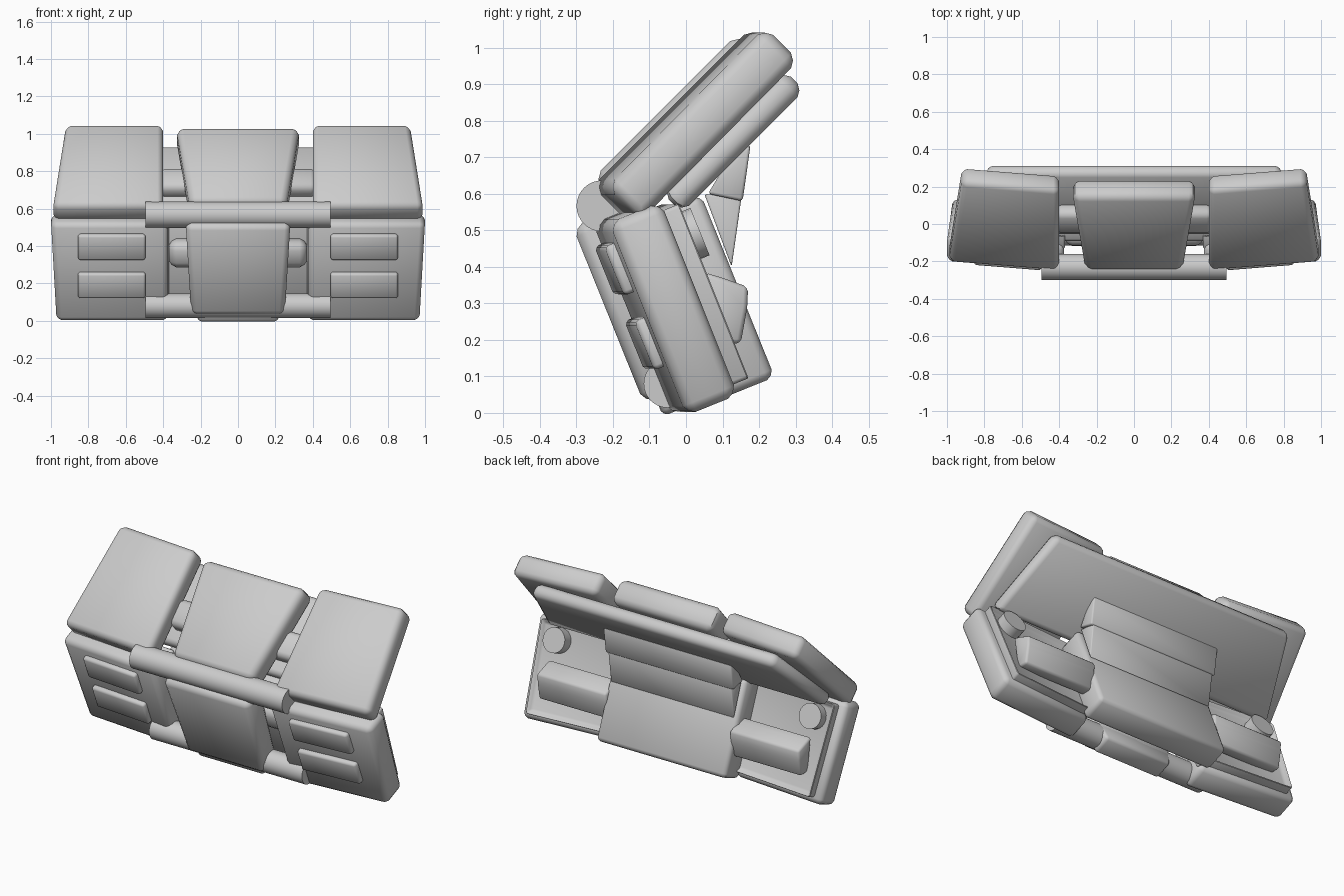
import bpy, bmesh, math
from mathutils import Vector

cube = bpy.data.objects.get("Cube")
if cube:
    bpy.data.objects.remove(cube)

grey = bpy.data.materials.new("light_grey")
grey.use_nodes = True
COL = (0.6, 0.6, 0.6, 1)
grey.diffuse_color = COL
grey.node_tree.nodes["Principled BSDF"].inputs["Base Color"].default_value = COL


# Frames: t runs up along the panel, s runs through it towards the back
def frame(angle):
    a = math.radians(angle)
    up = Vector((0, math.cos(a), math.sin(a)))
    back = Vector((0, math.sin(a), -math.cos(a)))
    return up, back


LOWER = frame(112)
UPPER = frame(45)
SWEEP = 0.08


def place(fr, x, t, s, sweep):
    p = fr[0] * t + fr[1] * s
    p.x = x
    if sweep:
        p.y += SWEEP * (abs(x) - 0.7)
    return p


def finish(name, bm, bevel=0.0):
    bmesh.ops.recalc_face_normals(bm, faces=bm.faces)
    if bevel:
        bmesh.ops.bevel(bm, geom=list(bm.edges), offset=bevel, segments=2,
                        profile=0.4, affect='EDGES', clamp_overlap=True)
    for f in bm.faces:
        f.smooth = True
    mesh = bpy.data.meshes.new(name)
    bm.to_mesh(mesh)
    bm.free()
    mesh.set_sharp_from_angle(angle=math.radians(32))
    mesh.materials.append(grey)
    ob = bpy.data.objects.new(name, mesh)
    bpy.context.collection.objects.link(ob)
    return ob


# Soft-edged slab with a trapezoid outline; recess sinks the back face inside a rim
def panel(name, fr, low, high, t, s, bevel=0.03, sweep=False, flip=1, recess=0.0):
    bm = bmesh.new()
    rings = []
    for depth in s:
        pts = ((low[0], t[0]), (low[1], t[0]), (high[1], t[1]), (high[0], t[1]))
        rings.append([bm.verts.new(place(fr, flip * x, h, depth, sweep)) for x, h in pts])
    a, b = rings
    bm.faces.new(a)
    rear = bm.faces.new(b)
    for k in range(4):
        n = (k + 1) % 4
        bm.faces.new((a[k], a[n], b[n], b[k]))
    if recess:
        bmesh.ops.recalc_face_normals(bm, faces=bm.faces)
        bmesh.ops.inset_region(bm, faces=[rear], thickness=0.03)
        bmesh.ops.translate(bm, verts=list(rear.verts), vec=fr[1] * -recess)
    return finish(name, bm, bevel)


# Round bar between two points
def rod(name, p, q, radius, sides=32):
    d = q - p
    bm = bmesh.new()
    bmesh.ops.create_cone(bm, cap_ends=True, segments=sides, radius1=radius,
                          radius2=radius, depth=d.length)
    ob = finish(name, bm)
    ob.location = (p + q) / 2
    ob.rotation_mode = 'QUATERNION'
    ob.rotation_quaternion = d.to_track_quat('Z', 'Y')
    return ob


# Extrude a (y, z) profile across the width
def extrude(name, profile, x0, x1, bevel):
    bm = bmesh.new()
    a, b = [[bm.verts.new((x, y, z)) for y, z in profile] for x in (x0, x1)]
    bm.faces.new(a)
    bm.faces.new(b)
    for k in range(len(a)):
        n = (k + 1) % len(a)
        bm.faces.new((a[k], a[n], b[n], b[k]))
    return finish(name, bm, bevel)


WEDGE = ((0.05, 0.385), (0.1, 0.37), (0.17, 0.345), (0.168, 0.29), (0.15, 0.19), (0.08, 0.19))

# Paired outer parts
for side, f in (("left", 1), ("right", -1)):
    panel(side + "_upper_plate", UPPER, (0.4, 0.99), (0.4, 0.92), (0.27, 0.89),
          (-0.605, -0.475), 0.03, True, f)
    panel(side + "_lower_box", LOWER, (0.375, 0.97), (0.375, 1.0), (0.0, 0.57),
          (-0.02, 0.132), 0.028, True, f)
    panel(side + "_lower_tray", LOWER, (0.37, 0.92), (0.37, 0.95), (0.03, 0.545),
          (0.1, 0.185), 0.01, True, f, 0.03)
    for i, t in enumerate((0.145, 0.365)):
        panel(f"{side}_front_pad_{i + 1}", LOWER, (0.495, 0.855), (0.495, 0.855),
              (t, t + 0.145), (-0.048, 0.0), 0.012, True, f)
    extrude(side + "_tray_wedge", WEDGE, f * 0.4, f * 0.85, 0.012)
    rod(side + "_tray_knob", place(LOWER, f * 0.83, 0.45, 0.13, True),
        place(LOWER, f * 0.83, 0.45, 0.212, True), 0.07, 20)

# Centre front plates, with a narrower chin under the lower one
panel("centre_upper_plate", UPPER, (-0.26, 0.26), (-0.33, 0.33), (0.27, 0.84),
      (-0.635, -0.49), 0.035)
panel("centre_lower_plate", LOWER, (-0.25, 0.25), (-0.28, 0.28), (0.065, 0.59),
      (-0.097, 0.05), 0.03)
panel("centre_lower_chin", LOWER, (-0.21, 0.21), (-0.24, 0.24), (0.015, 0.12),
      (-0.062, 0.05), 0.015)

# Wide inner plate under the upper plates
panel("inner_upper_plate", UPPER, (-0.91, 0.91), (-0.78, 0.78), (0.38, 0.855),
      (-0.475, -0.395), 0.028)

# Cross blocks seen through the gaps
panel("upper_cross_block", UPPER, (-0.42, 0.42), (-0.42, 0.42), (0.46, 0.62),
      (-0.55, -0.45), 0.03)
panel("lower_cross_block", LOWER, (-0.37, 0.37), (-0.37, 0.37), (0.28, 0.43),
      (0.03, 0.15), 0.04)

# Rear slab and the bent strap joining it to the inner plate
panel("rear_slab", LOWER, (-0.42, 0.42), (-0.42, 0.42), (0.0, 0.54),
      (0.11, 0.262), 0.022)
extrude("rear_strap_lower", ((0.125, 0.4), (0.152, 0.59), (0.05, 0.6)), -0.4, 0.4, 0.006)
extrude("rear_strap_upper", ((0.06, 0.6), (0.155, 0.58), (0.177, 0.735), (0.12, 0.7)),
        -0.415, 0.415, 0.008)

# Hinge bars
for name, y, z, r in (("upper_hinge_bar", -0.23, 0.567, 0.07),
                      ("lower_hinge_bar", -0.05, 0.08, 0.066)):
    rod(name, Vector((-0.495, y, z)), Vector((0.495, y, z)), r)
